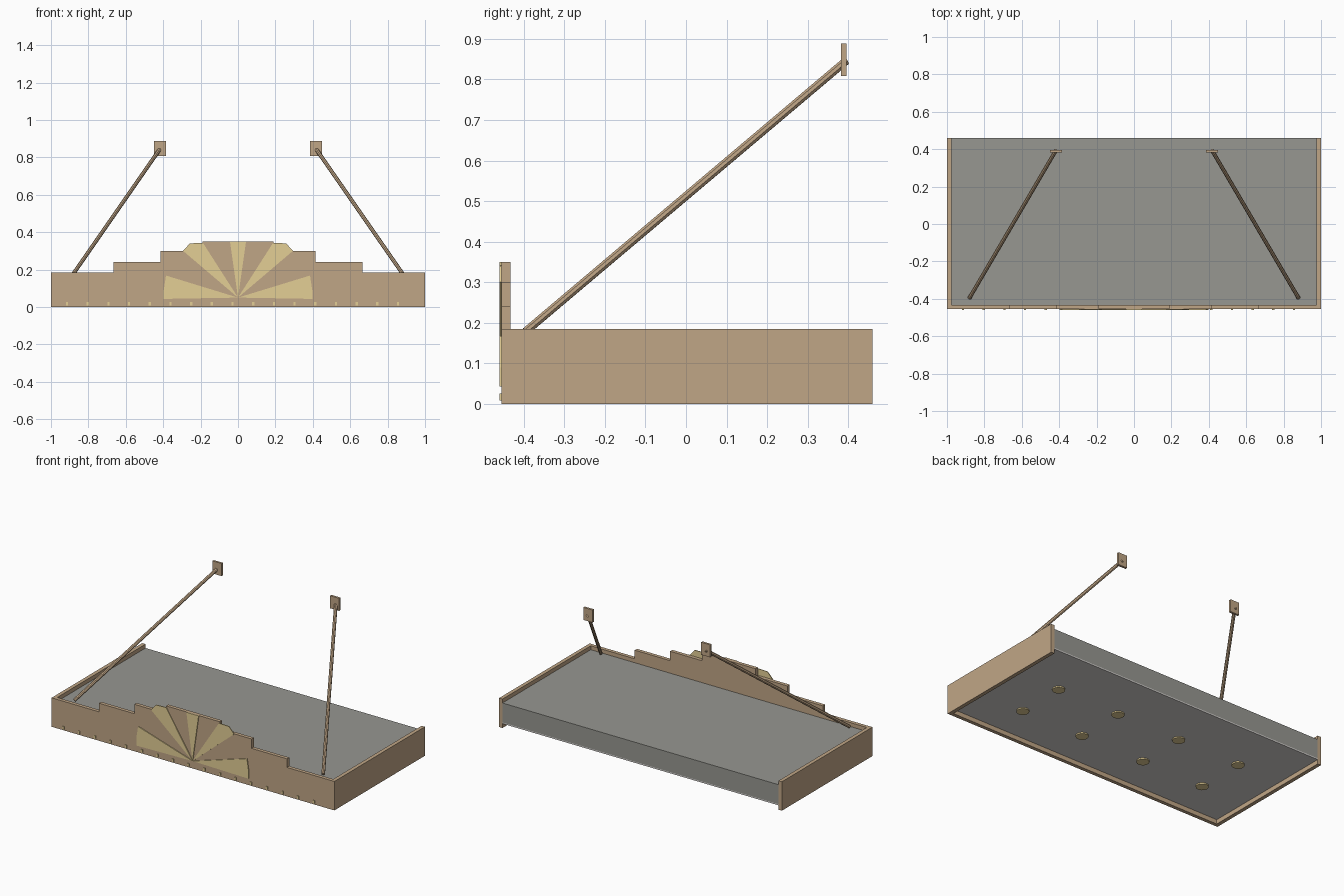
import bpy, bmesh
from mathutils import Vector

cube = bpy.data.objects.get("Cube")
if cube:
    bpy.data.objects.remove(cube, do_unlink=True)


def material(name, rgb):
    m = bpy.data.materials.new(name)
    m.use_nodes = True
    color = (*rgb, 1)
    m.diffuse_color = color
    m.node_tree.nodes["Principled BSDF"].inputs["Base Color"].default_value = color
    return m


wood = material("tan wood", (0.53, 0.38, 0.24))
cream = material("cream trim", (0.77, 0.62, 0.30))
grey = material("grey deck", (0.31, 0.31, 0.285))
pale = material("pale soffit", (0.68, 0.66, 0.64))


def finish(name, bm, mat):
    bmesh.ops.recalc_face_normals(bm, faces=bm.faces)
    mesh = bpy.data.meshes.new(name)
    bm.to_mesh(mesh)
    bm.free()
    mesh.materials.append(mat)
    ob = bpy.data.objects.new(name, mesh)
    bpy.context.collection.objects.link(ob)
    return ob


def box(name, lo, hi, mat):
    bm = bmesh.new()
    bmesh.ops.create_cube(bm, size=1)
    lo, hi = Vector(lo), Vector(hi)
    for v in bm.verts:
        v.co = (lo + hi) / 2 + v.co * (hi - lo)
    return finish(name, bm, mat)


def plate(name, outline, y0, y1, mat):
    """Extrude an x-z outline from y0 to y1."""
    bm = bmesh.new()
    face = bm.faces.new([bm.verts.new((x, y0, z)) for x, z in outline])
    out = bmesh.ops.extrude_face_region(bm, geom=[face])
    for v in out["geom"]:
        if isinstance(v, bmesh.types.BMVert):
            v.co.y = y1
    return finish(name, bm, mat)


def rod(name, a, b, radius, sides, mat):
    a, b = Vector(a), Vector(b)
    bm = bmesh.new()
    bmesh.ops.create_cone(bm, cap_ends=True, segments=sides, radius1=radius,
                          radius2=radius, depth=(b - a).length)
    turn = (b - a).to_track_quat('Z', 'Y')
    for v in bm.verts:
        v.co = (a + b) / 2 + turn @ v.co
    return finish(name, bm, mat)


FRONT, BACK = -0.455, 0.46

# Canopy deck and the pale soffit sheet beneath it
box("deck", (-0.976, -0.432, 0.036), (0.976, BACK, 0.16), grey)
box("soffit", (-0.976, -0.432, 0.028), (0.976, BACK, 0.036), pale)

# Stepped front board
half = [(1, 0), (1, 0.185), (0.665, 0.185), (0.665, 0.24),
        (0.415, 0.24), (0.415, 0.30), (0.19, 0.30), (0.19, 0.35)]
plate("front_board", half + [(-x, z) for x, z in reversed(half)], FRONT, -0.432, wood)

# Sunburst rays
hub = (0, 0.05)
plate("center_ray", [hub, (0.043, 0.35), (-0.043, 0.35)], -0.46, FRONT, cream)
low_ray = [hub, (0.397, 0.043), (0.397, 0.09), (0.385, 0.168)]
high_ray = [hub, (0.294, 0.30), (0.257, 0.34), (0.187, 0.342)]

for s, side in ((1, "left"), (-1, "right")):
    for name, ray in (("low_ray", low_ray), ("high_ray", high_ray)):
        plate(f"{side}_{name}", [(s * x, z) for x, z in ray], -0.46, FRONT, cream)

    # Side boards, wall plates and support rods
    xs = sorted((s * 0.976, s))
    box(f"{side}_board", (xs[0], -0.432, 0), (xs[1], BACK, 0.185), wood)
    xs = sorted((s * 0.384, s * 0.448))
    box(f"{side}_wall_plate", (xs[0], 0.382, 0.808), (xs[1], 0.396, 0.888), wood)
    rod(f"{side}_support_rod", (s * 0.88, -0.396, 0.178),
        (s * 0.417, 0.394, 0.845), 0.0105, 8, wood)

    # Round lamps under the deck
    for x in (0.225, 0.665):
        for y in (-0.19, 0.127):
            rod(f"{side}_lamp", (s * x, y, 0.02), (s * x, y, 0.033), 0.037, 20, cream)

# Small trim blocks along the lower front edge
for i in range(17):
    x = -0.914 + i * 0.1106
    box("trim_block", (x - 0.006, -0.46, 0.008), (x + 0.006, FRONT, 0.026), cream)
